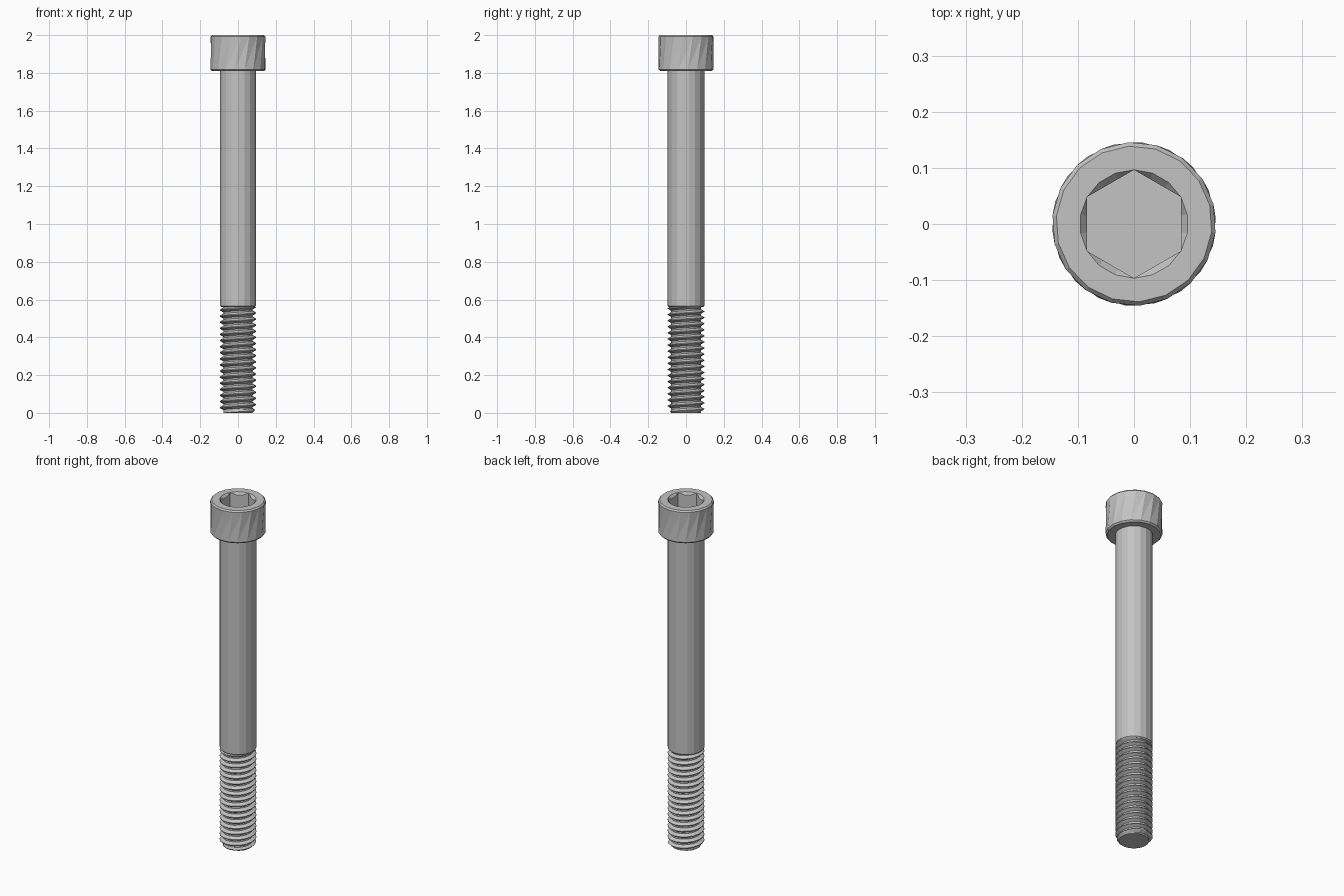
import bpy, bmesh
from math import cos, sin, radians, pi

cube = bpy.data.objects.get("Cube")
if cube:
    bpy.data.objects.remove(cube)

SIDES = 18
SHANK_R, ROOT_R = 0.0968, 0.079
HEAD_R, HEAD_Z, TOP = 0.146, 1.81, 2.0
THREAD_TOP, PITCH = 0.56, 0.0323

steel = bpy.data.materials.new("steel grey")
steel.use_nodes = True
colour = (0.55, 0.55, 0.55, 1)
steel.diffuse_color = colour
steel.node_tree.nodes["Principled BSDF"].inputs["Base Color"].default_value = colour


def finish(bm, name):
    bmesh.ops.remove_doubles(bm, verts=bm.verts, dist=0.00005)
    bmesh.ops.recalc_face_normals(bm, faces=bm.faces)
    mesh = bpy.data.meshes.new(name)
    bm.to_mesh(mesh)
    bm.free()
    mesh.materials.append(steel)
    obj = bpy.data.objects.new(name, mesh)
    bpy.context.collection.objects.link(obj)
    return obj


def loft(name, rings):
    """Join rings of (radius or list of radii, z, turn in degrees) and cap both ends."""
    bm = bmesh.new()
    loops = []
    for radius, z, turn in rings:
        loop = []
        for i in range(SIDES):
            a = pi / 2 + 2 * pi * i / SIDES + radians(turn)
            r, h = (radius[i], z[i]) if isinstance(radius, list) else (radius, z)
            loop.append(bm.verts.new((r * cos(a), r * sin(a), h)))
        loops.append(loop)
    for low, high in zip(loops, loops[1:]):
        for i in range(SIDES):
            j = (i + 1) % SIDES
            bm.faces.new((low[i], low[j], high[j]))
            bm.faces.new((low[i], high[j], high[i]))
    bm.faces.new(loops[0])
    bm.faces.new(loops[-1])
    return finish(bm, name)


# Hexagonal socket: each side has three points, meeting the countersink cone
flat, corner = 0.0836, 0.0965
step = 360 / SIDES
hex_r = [flat / cos(radians((i * step) % 60 - 30)) for i in range(SIDES)]
hex_z = [TOP - (corner - r) * 1.2 for r in hex_r]

# Head with chamfered rims and socket
loft("socket_head", [
    (HEAD_R - 0.008, HEAD_Z, -6),
    (HEAD_R, HEAD_Z + 0.008, -6),
    (HEAD_R, TOP - 0.008, 4),
    (HEAD_R - 0.007, TOP, 4),
    (corner, TOP, 0),
    (hex_r, hex_z, 0),
    (hex_r, [TOP - 0.1] * SIDES, 0),
])

# Plain shank with a small bevel above the thread
loft("shank", [
    (SHANK_R - 0.006, THREAD_TOP, 0),
    (SHANK_R, THREAD_TOP + 0.006, 0),
    (SHANK_R, HEAD_Z + 0.002, 0),
])

# Right-handed thread: profile points as (fraction of pitch, radius)
profile = [(0, ROOT_R), (0.24, ROOT_R), (0.56, SHANK_R), (0.68, SHANK_R), (1, ROOT_R)]


def thread_radius(phase):
    phase %= 1
    for (p0, r0), (p1, r1) in zip(profile, profile[1:]):
        if phase <= p1:
            return r0 + (r1 - r0) * (phase - p0) / (p1 - p0)


bm = bmesh.new()
turns = int(THREAD_TOP / PITCH) + 2
columns = []
for j in range(SIDES + 1):
    a = pi / 2 + 2 * pi * j / SIDES
    column = []
    for k in range(-2, turns):
        for fraction, _ in profile[:-1]:
            z = min(max((k + fraction + j / SIDES) * PITCH, 0), THREAD_TOP)
            r = thread_radius(z / PITCH - j / SIDES)
            r = min(r, ROOT_R - 0.001 + z)  # chamfered tip
            column.append(bm.verts.new((r * cos(a), r * sin(a), z)))
    columns.append(column)
for left, right in zip(columns, columns[1:]):
    for i in range(len(left) - 1):
        bm.faces.new((left[i], right[i], right[i + 1], left[i + 1]))
bmesh.ops.remove_doubles(bm, verts=bm.verts, dist=0.00005)
bmesh.ops.holes_fill(bm, edges=[e for e in bm.edges if e.is_boundary], sides=0)
finish(bm, "thread")
